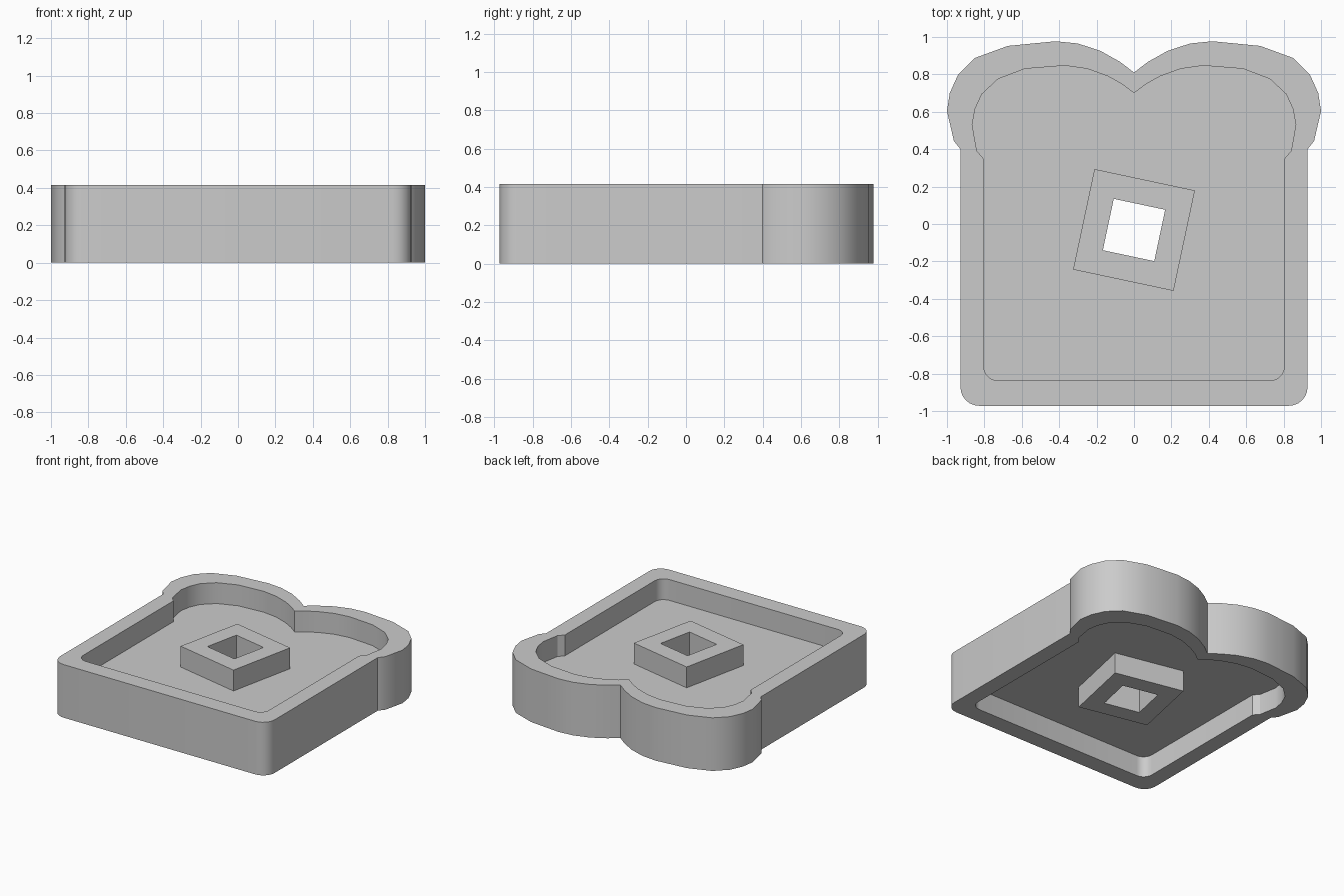
import bpy, bmesh
from math import sin, cos, pi, radians
from mathutils import Vector, Matrix

cube = bpy.data.objects.get("Cube")
if cube:
    bpy.data.objects.remove(cube)

HEIGHT = 0.415
DEPTH = 0.163          # depth of the recess on each side


def slice_outline(half, side, bottom, radius):
    """Closed outline from the right-hand lobe plus a rounded bottom corner."""
    right = [Vector(p) for p in half]
    for i in range(7):
        a = -i / 6 * pi / 2
        right.append(Vector((side - radius + radius * cos(a),
                             bottom + radius + radius * sin(a))))
    left = [Vector((-p.x, p.y)) for p in reversed(right[1:])]
    return right + left


def square_outline(size, angle, center):
    turn = Matrix.Rotation(angle, 2)
    h = size / 2
    return [turn @ Vector(c) + center for c in ((-h, h), (h, h), (h, -h), (-h, -h))]


def loop_edges(bm, outline, z):
    verts = [bm.verts.new((p.x, p.y, z)) for p in outline]
    return [bm.edges.new((verts[i - 1], verts[i])) for i in range(len(verts))]


def wall(bm, outline, z0, z1):
    low = [bm.verts.new((p.x, p.y, z0)) for p in outline]
    high = [bm.verts.new((p.x, p.y, z1)) for p in outline]
    for i in range(len(outline)):
        bm.faces.new((low[i - 1], low[i], high[i], high[i - 1]))


def ring_cap(bm, outer, inner, z):
    edges = loop_edges(bm, outer, z) + loop_edges(bm, inner, z)
    bmesh.ops.triangle_fill(bm, use_beauty=True, edges=edges, normal=(0, 0, 1))


# Outlines of the crust, the recess, the square boss and its hole
crust = slice_outline(
    [(0, .81), (.075, .867), (.18, .926), (.3, .965), (.42, .977), (.675, .952),
     (.85, .888), (.94, .8), (.985, .7), (1, .604), (.963, .444), (.928, .4)],
    .928, -.972, .1)
recess = slice_outline(
    [(0, .7), (.064, .748), (.14, .79), (.25, .83), (.37, .847), (.583, .83),
     (.727, .775), (.813, .695), (.85, .615), (.865, .53), (.84, .39), (.803, .348)],
    .803, -.837, .075)
center = Vector((0, -.032))
boss = square_outline(.549, radians(-12), center)
hole = square_outline(.281, radians(-12), center)

# Tray walls, recesses and boss on both sides of the middle web
bm = bmesh.new()
wall(bm, crust, 0, HEIGHT)
wall(bm, hole, 0, HEIGHT)
for rim, floor in ((0, DEPTH), (HEIGHT, HEIGHT - DEPTH)):
    wall(bm, recess, rim, floor)
    wall(bm, boss, rim, floor)
    ring_cap(bm, crust, recess, rim)
    ring_cap(bm, recess, boss, floor)
    ring_cap(bm, boss, hole, rim)
bmesh.ops.remove_doubles(bm, verts=bm.verts, dist=0.0005)
bmesh.ops.recalc_face_normals(bm, faces=bm.faces)

mesh = bpy.data.meshes.new("bread_slice_tray")
bm.to_mesh(mesh)
bm.free()
tray = bpy.data.objects.new("bread_slice_tray", mesh)
bpy.context.collection.objects.link(tray)

# Single plain grey colour
grey = bpy.data.materials.new("plain_grey")
grey.use_nodes = True
color = (.6, .6, .6, 1)
grey.diffuse_color = color
grey.node_tree.nodes["Principled BSDF"].inputs["Base Color"].default_value = color
mesh.materials.append(grey)

# Smooth curved sides, crisp edges
bpy.ops.object.select_all(action='DESELECT')
tray.select_set(True)
bpy.context.view_layer.objects.active = tray
bpy.ops.object.shade_smooth_by_angle(angle=radians(30))
